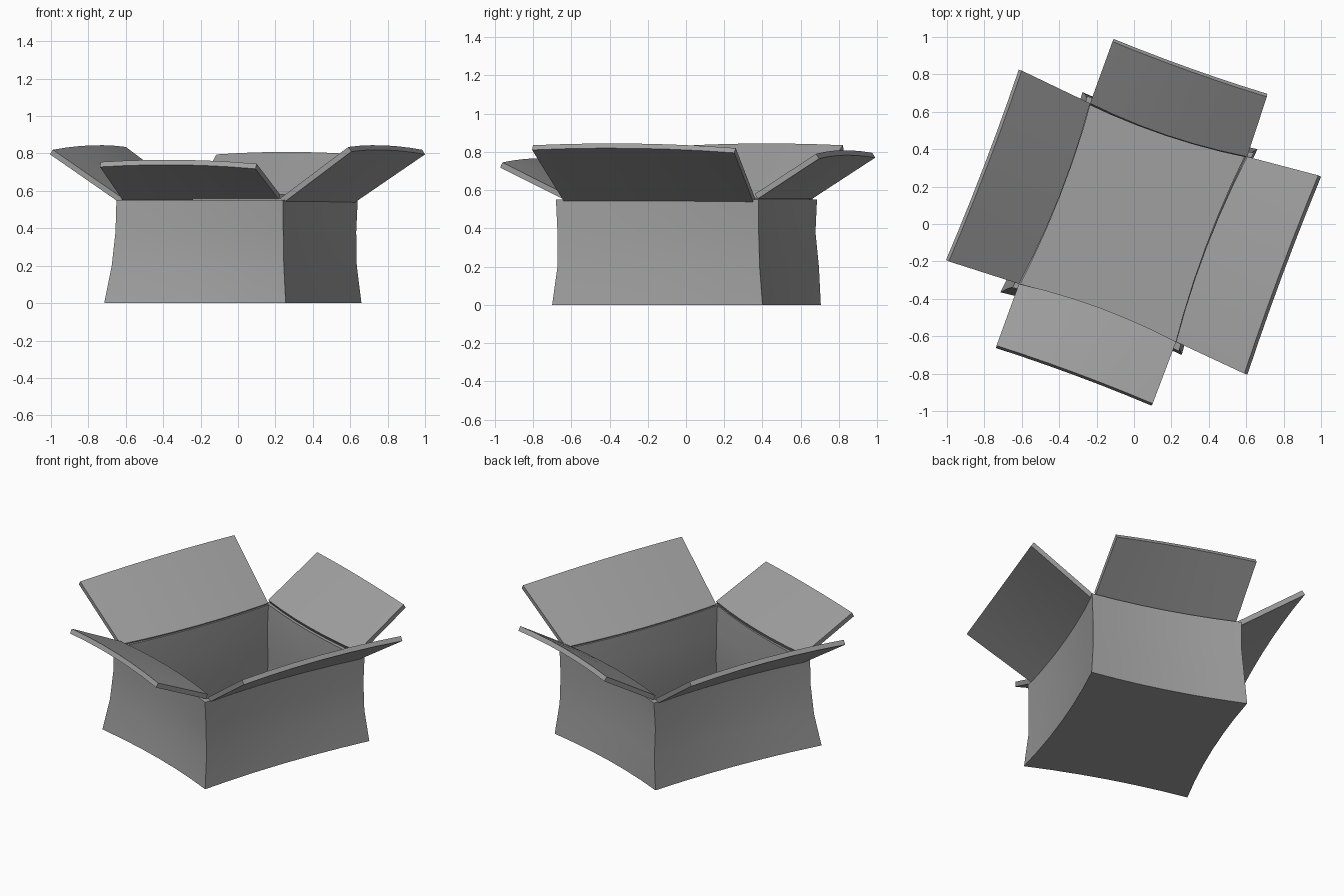
import bpy
import bmesh
from math import radians
from mathutils import Vector

cube = bpy.data.objects.get("Cube")
if cube:
    bpy.data.objects.remove(cube, do_unlink=True)

SEGS = 6        # segments along each side of the box
BOW = 0.03      # how far each side bends inward
THICK = 0.03    # board thickness

grey = bpy.data.materials.new("board_grey")
grey.use_nodes = True
grey.diffuse_color = (0.35, 0.35, 0.35, 1)
grey.node_tree.nodes["Principled BSDF"].inputs["Base Color"].default_value = grey.diffuse_color


def bent_edge(p, q, bow, lift=0.0):
    """Points from p to q, bent to the left by bow and raised by lift."""
    p, q = Vector(p), Vector(q)
    d = (q - p).normalized()
    inward = Vector((-d.y, d.x, 0)).normalized()
    points = []
    for i in range(SEGS + 1):
        t = i / SEGS
        bulge = 4 * t * (1 - t)
        points.append(p.lerp(q, t) + inward * bow * bulge + Vector((0, 0, lift * bulge)))
    return points


def board(name, bm):
    """Turn a surface into a solid board with its thickness behind the faces."""
    mesh = bpy.data.meshes.new(name)
    bm.to_mesh(mesh)
    bm.free()
    obj = bpy.data.objects.new(name, mesh)
    bpy.context.collection.objects.link(obj)
    mesh.materials.append(grey)
    solid = obj.modifiers.new("thickness", 'SOLIDIFY')
    solid.thickness = THICK
    solid.offset = -1
    solid.use_even_offset = True
    bpy.ops.object.select_all(action='DESELECT')
    obj.select_set(True)
    bpy.context.view_layer.objects.active = obj
    bpy.ops.object.modifier_apply(modifier=solid.name)
    bpy.ops.object.shade_smooth_by_angle(angle=radians(30))
    return obj


# Box body: four leaning corners, lofted from the floor to the rim
levels = [
    (0.0, [(0.66, 0.40), (-0.275, 0.705), (-0.715, -0.365), (0.255, -0.70)]),
    (0.2, [(0.635, 0.385), (-0.26, 0.695), (-0.675, -0.345), (0.245, -0.672)]),
    (0.38, [(0.632, 0.38), (-0.255, 0.677), (-0.655, -0.34), (0.242, -0.672)]),
    (0.55, [(0.64, 0.38), (-0.25, 0.685), (-0.65, -0.34), (0.24, -0.68)]),
]
bm = bmesh.new()
rings = []
for z, corners in levels:
    ring = []
    for i in range(4):
        p, q = corners[i], corners[(i + 1) % 4]
        ring += bent_edge((*p, z), (*q, z), BOW)[:-1]
    rings.append([bm.verts.new(v) for v in ring])
bm.faces.new(rings[0][::-1])
for low, high in zip(rings, rings[1:]):
    for i in range(len(low)):
        j = (i + 1) % len(low)
        bm.faces.new((low[i], low[j], high[j], high[i]))
board("box_body", bm)

# Flaps: hinge ends, tip ends, hinge height and tip heights
inner = [(0.605, 0.36), (-0.235, 0.645), (-0.615, -0.32), (0.225, -0.63)]
flaps = [
    ("back_flap", (0.71, 0.68), (-0.115, 0.975), 0.58, 0.79, 0.795),
    ("right_flap", (-0.60, 0.82), (-0.99, -0.20), 0.56, 0.835, 0.82),
    ("front_flap", (-0.735, -0.65), (0.10, -0.96), 0.58, 0.755, 0.745),
    ("left_flap", (0.59, -0.80), (0.985, 0.26), 0.56, 0.835, 0.82),
]
for i, (name, tip_a, tip_b, hinge_z, za, zb) in enumerate(flaps):
    p, q = inner[i], inner[(i + 1) % 4]
    hinge = bent_edge((*p, hinge_z), (*q, hinge_z), BOW)
    tip = bent_edge((*tip_a, za), (*tip_b, zb), BOW / 3, 0.016)
    bm = bmesh.new()
    rows = []
    for k in range(4):
        rows.append([bm.verts.new(a.lerp(b, k / 3)) for a, b in zip(hinge, tip)])
    for near, far in zip(rows, rows[1:]):
        for j in range(SEGS):
            bm.faces.new((near[j], far[j], far[j + 1], near[j + 1]))
    board(name, bm)
